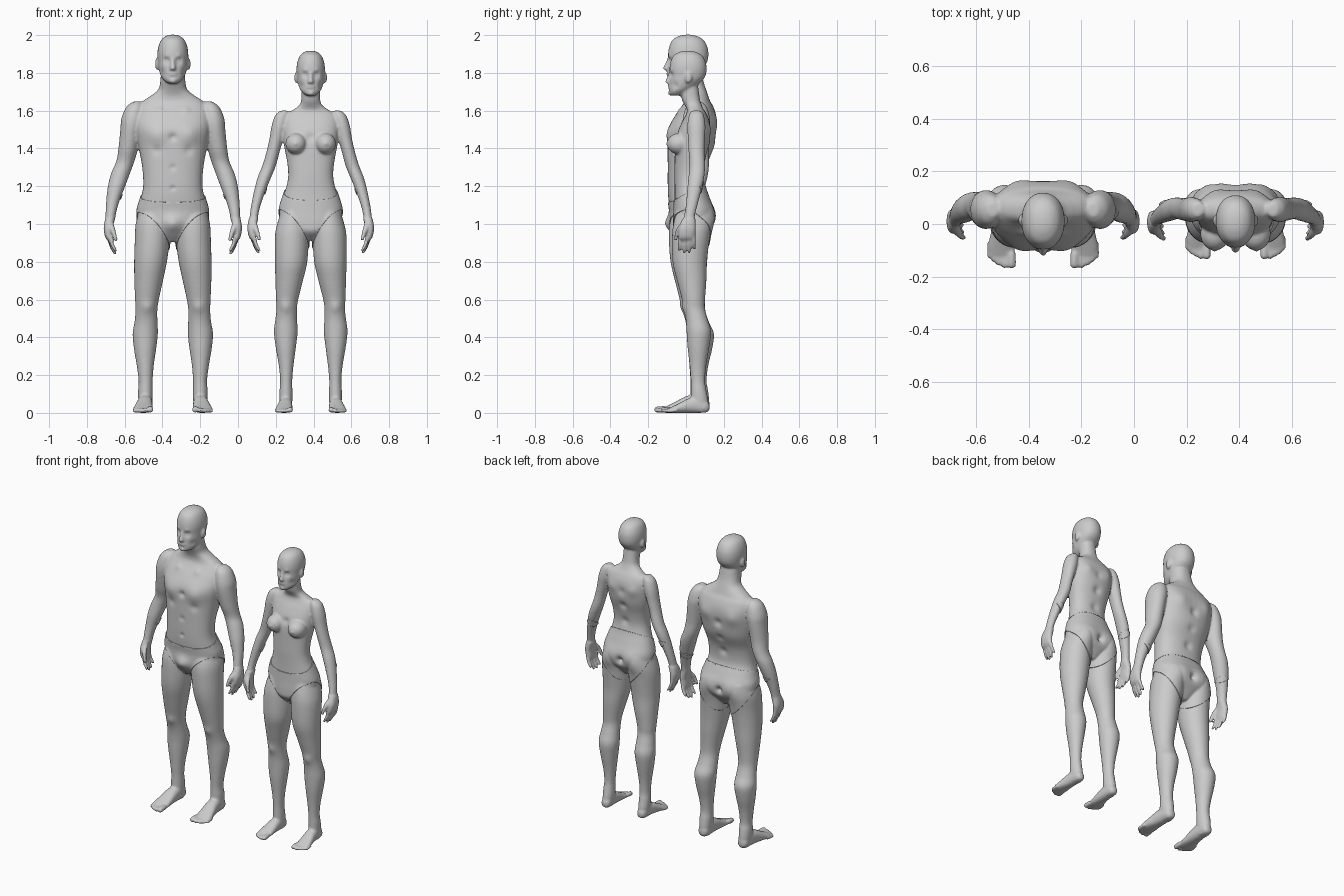
import bpy, bmesh, math
from mathutils import Matrix, Vector, kdtree


def spline(rows, steps=4):
    # Catmull-Rom interpolation through the section rows
    out = []
    for i in range(len(rows) - 1):
        p0, p1, p2, p3 = rows[max(i - 1, 0)], rows[i], rows[i + 1], rows[min(i + 2, len(rows) - 1)]
        for k in range(steps):
            t = k / steps
            out.append([0.5 * (2 * b + (c - a) * t + (2 * a - 5 * b + 4 * c - d) * t * t
                        + (3 * b - a - 3 * c + d) * t ** 3) for a, b, c, d in zip(p0, p1, p2, p3)])
    return out + [list(rows[-1])]


def loft(bm, rows, side=1, axis='z', power=2.0, n=28):
    # rows: (position on axis, centre a, centre b, radius a, radius b)
    rings = []
    for h, a, b, ra, rb in spline(rows):
        ring = []
        for i in range(n):
            c, s = math.cos(2 * math.pi * i / n), math.sin(2 * math.pi * i / n)
            u = a + max(ra, .001) * math.copysign(abs(c) ** (2 / power), c)
            v = b + max(rb, .001) * math.copysign(abs(s) ** (2 / power), s)
            ring.append(bm.verts.new((side * u, v, h) if axis == 'z' else (side * u, h, v)))
        rings.append(ring)
    for r, q in zip(rings, rings[1:]):
        for i in range(n):
            bm.faces.new((r[i], r[(i + 1) % n], q[(i + 1) % n], q[i]))
    bm.faces.new(rings[0])
    bm.faces.new(rings[-1])


def ball(bm, c, r):
    bmesh.ops.create_uvsphere(bm, u_segments=20, v_segments=14, radius=1,
                              matrix=Matrix.Translation(c) @ Matrix.Diagonal((*r, 1)))


def head(bm, top, s):
    rows = [(0, .01, .012, .015), (-.006, .01, .035, .045), (-.025, .01, .06, .08), (-.06, .012, .076, .1),
            (-.10, .012, .082, .107), (-.14, .01, .08, .104), (-.17, 0, .077, .096), (-.20, -.017, .07, .08),
            (-.225, -.035, .06, .062), (-.245, -.05, .043, .047), (-.258, -.055, .025, .03)]
    loft(bm, [(top + z * s, 0, y * s, rx * s, ry * s) for z, y, rx, ry in rows], power=2.15)
    nose = [(-.115, -.088, .008, .008), (-.14, -.093, .009, .012), (-.165, -.101, .012, .016),
            (-.18, -.102, .017, .019), (-.189, -.096, .012, .012)]
    loft(bm, [(top + z * s, 0, y * s, rx * s, ry * s) for z, y, rx, ry in nose])
    for z in (-.203, -.212):  # lips
        ball(bm, (0, -.092 * s, top + z * s), (.024 * s, .012 * s, .006 * s))
    ball(bm, (0, -.088 * s, top - .243 * s), (.02 * s, .016 * s, .015 * s))  # chin
    for d in (-1, 1):  # ears
        ball(bm, (d * .084 * s, .014 * s, top - .155 * s), (.01 * s, .021 * s, .032 * s))


def hand(bm, d, x, y, z, s):
    palm = [(0, 0, 0, .026, .034), (-.03, .007, -.006, .025, .042), (-.06, .011, -.01, .023, .046),
            (-.10, .006, -.012, .02, .045), (-.118, .001, -.012, .012, .038)]
    loft(bm, [(z + h * s, x + a * s, y + b * s, p * s, q * s) for h, a, b, p, q in palm], d, power=2.3)
    for i, length in enumerate((.07, .084, .08, .06)):  # fingers, index to little
        b, g = -.046 + .0235 * i, -.052 + .027 * i
        k = .15 * b
        loft(bm, [(z + h * s, x + (a + k) * s, y + w * s, r * s, r * s) for h, a, w, r in (
            (-.095, .005, b, .011), (-.105 - length * .45, -.004, (b + g) / 2, .011),
            (-.105 - length * .9, -.02, g, .0095), (-.108 - length, -.024, g, .005))], d, n=12)
    loft(bm, [(z + h * s, x + a * s, y + b * s, r * s, r * s) for h, a, b, r in (  # thumb
        (-.015, 0, -.02, .015), (-.05, -.01, -.05, .016), (-.085, -.022, -.066, .012),
        (-.115, -.03, -.072, .010), (-.12, -.031, -.072, .005))], d, n=14)


def foot(bm, d, x, s):
    rows = [(.125, 0, .035, .016, .018), (.105, 0, .038, .033, .036), (.05, .001, .048, .038, .048),
            (0, .004, .044, .042, .044), (-.05, .009, .031, .048, .031), (-.09, .012, .021, .052, .021),
            (-.122, .013, .014, .044, .013)]
    loft(bm, [(.12 + (y - .12) * s, x + a * s, z * s, p * s, q * s) for y, a, z, p, q in rows], d, 'y', 2.3)
    for a, tip, r in ((-.026, -.168, .017), (.001, -.168, .0125), (.022, -.158, .012),
                      (.041, -.146, .0115), (.057, -.13, .011)):  # toes
        loft(bm, [(.12 + (y - .12) * s, x + a * s, z * s, p * s, p * s) for y, z, p in (
            (tip + .06, r + .004, r * .9), (tip + .02, r + .001, r), (tip + .005, r, r * .85), (tip, r, r * .4))],
            d, 'y', n=12)


def sculpt(me, dabs):
    # soft mirrored pushes: (x, y, z, radius, push x, y, z)
    tree = kdtree.KDTree(len(me.vertices))
    for v in me.vertices:
        tree.insert(v.co, v.index)
    tree.balance()
    for x, y, z, r, *p in dabs:
        for d in ((1, -1) if x else (1,)):
            push = Vector((d * p[0], p[1], p[2]))
            for _, i, dist in tree.find_range((d * x, y, z), 2.4 * r):
                me.vertices[i].co += push * math.exp(-(dist / r) ** 2)
    for v in me.vertices:
        v.co.z = max(v.co.z, 0)


def make_object(name, bm, x):
    me = bpy.data.meshes.new(name)
    bm.to_mesh(me)
    bm.free()
    ob = bpy.data.objects.new(name, me)
    ob.location.x = x
    bpy.context.collection.objects.link(ob)
    bpy.ops.object.select_all(action='DESELECT')
    bpy.context.view_layer.objects.active = ob
    ob.select_set(True)
    return ob


def briefs(name, body, x, waist, tilt, low, slope):
    bm = bmesh.new()
    bm.from_mesh(body.data)
    cuts = [((0, 0, waist), (0, -tilt, 1))] + [((0, 0, low), (d * slope, -.6, -1)) for d in (1, -1)]
    for co, no in cuts:
        bmesh.ops.bisect_plane(bm, geom=bm.verts[:] + bm.edges[:] + bm.faces[:], plane_co=co,
                               plane_no=Vector(no).normalized(), clear_outer=True)
    bm.normal_update()
    for v, n in [(v, v.normal.copy()) for v in bm.verts]:
        v.co += n * .005
    ob = make_object(name, bm, x)
    ob.modifiers.new('cloth', 'SOLIDIFY').thickness = .007
    bpy.ops.object.shade_smooth_by_angle(angle=math.radians(50))


def figure(name, x, top, hs, torso, arm, leg, wrist, foot_s, dabs, lumps, cut):
    bm = bmesh.new()
    loft(bm, [(z, 0, y, a, b) for z, y, a, b in torso], power=2.3, n=40)
    head(bm, top, hs)
    for d in (-1, 1):
        loft(bm, arm, d)
        loft(bm, leg, d)
        hand(bm, d, *wrist)
        foot(bm, d, leg[-1][1], foot_s)
        for c, r in lumps:
            ball(bm, (d * c[0], c[1], c[2]), r)
    bmesh.ops.recalc_face_normals(bm, faces=bm.faces[:])
    ob = make_object(name + '_body', bm, x)
    rm = ob.modifiers.new('fuse', 'REMESH')
    rm.mode, rm.voxel_size = 'VOXEL', .007
    sm = ob.modifiers.new('soften', 'SMOOTH')
    sm.factor, sm.iterations = .5, 4
    for m in ('fuse', 'soften'):
        bpy.ops.object.modifier_apply(modifier=m)
    face = [(.033, -.088, -.137, .017, 0, .013, 0), (.034, -.09, -.115, .014, 0, -.005, 0),
            (.033, -.085, -.139, .008, 0, -.006, 0), (.052, -.06, -.2, .02, -.004, .006, 0)]
    sculpt(ob.data, dabs + [(a * hs, b * hs, top + c * hs, r * hs, *p) for a, b, c, r, *p in face])
    bpy.ops.object.shade_smooth()
    briefs(name + '_briefs', ob, x, *cut)


# shared surface relief: navel, spine, seat, cleft, knees
relief = [(0, -.09, 1.19, .012, 0, .01, 0), (0, .15, 1.48, .025, 0, -.014, 0), (0, .12, 1.38, .025, 0, -.012, 0),
          (0, .1, 1.27, .025, 0, -.01, 0), (.08, .14, 1.04, .055, 0, .012, 0), (0, .14, 1.03, .02, 0, -.025, 0),
          (.135, -.015, .56, .03, 0, -.008, 0), (.07, -.03, 1.6, .02, 0, -.005, .003)]

# man
figure('man', -.345, 2.002, 1.0,
       [(.91, .02, .04, .05), (.95, .02, .1, .085), (1.0, .028, .175, .112), (1.07, .03, .188, .115),
        (1.13, .015, .172, .108), (1.2, 0, .157, .097), (1.3, .005, .162, .102), (1.4, .025, .18, .122),
        (1.5, .033, .198, .128), (1.57, .05, .2, .11), (1.62, .06, .188, .085), (1.65, .06, .16, .068),
        (1.68, .055, .115, .062), (1.71, .045, .078, .062), (1.75, .03, .067, .064), (1.81, .02, .062, .062)],
       [(1.648, .19, .055, .02, .025), (1.62, .2, .055, .046, .055), (1.56, .212, .055, .06, .072),
        (1.5, .222, .055, .056, .072), (1.4, .236, .06, .052, .06), (1.33, .252, .07, .048, .052),
        (1.27, .276, .066, .05, .052), (1.2, .298, .053, .046, .048), (1.12, .318, .038, .035, .038),
        (1.06, .328, .026, .028, .034), (1.02, .332, .02, .026, .034)],
       [(1.08, .1, .035, .075, .095), (1.0, .105, .025, .092, .112), (.9, .11, .016, .092, .106),
        (.8, .118, .015, .087, .097), (.7, .128, .024, .076, .083), (.6, .137, .034, .063, .067),
        (.54, .14, .043, .058, .06), (.48, .142, .06, .061, .062), (.42, .146, .077, .067, .071),
        (.34, .147, .075, .059, .064), (.25, .146, .068, .045, .05), (.17, .144, .066, .037, .043),
        (.12, .145, .07, .039, .047), (.07, .145, .073, .038, .05), (.03, .145, .075, .033, .048),
        (.005, .145, .075, .026, .04)],
       (.332, .02, 1.03, 1.0), 1.0,
       relief + [(.09, -.09, 1.47, .05, 0, -.012, 0), (.085, -.095, 1.39, .025, 0, .008, 0),
                 (0, -.1, 1.46, .02, 0, .012, 0), (.1, .15, 1.53, .05, 0, .012, 0),
                 (0, -.09, 1.0, .04, 0, -.022, 0), (0, -.1, 1.3, .016, 0, .006, 0)],
       [], (1.142, .3, .86, 1.08))

# woman
figure('woman', .385, 1.917, .92,
       [(.92, .03, .04, .045), (.96, .025, .09, .085), (1.0, .035, .155, .1), (1.07, .04, .166, .102),
        (1.14, .03, .148, .09), (1.2, .02, .128, .08), (1.26, .015, .119, .076), (1.33, .02, .125, .08),
        (1.41, .032, .14, .09), (1.48, .042, .147, .088), (1.54, .052, .147, .073), (1.58, .055, .132, .055),
        (1.605, .05, .092, .045), (1.63, .038, .06, .045), (1.66, .026, .05, .048), (1.73, .014, .048, .05)],
       [(1.6, .14, .055, .02, .025), (1.575, .152, .055, .036, .04), (1.52, .166, .055, .041, .048),
        (1.45, .182, .055, .037, .045), (1.38, .2, .056, .035, .042), (1.31, .22, .06, .036, .041),
        (1.25, .244, .055, .036, .042), (1.18, .268, .044, .031, .038), (1.1, .29, .03, .025, .031),
        (1.06, .298, .022, .023, .029), (1.03, .302, .016, .022, .029)],
       [(1.07, .085, .04, .07, .09), (1.0, .095, .035, .083, .102), (.93, .1, .026, .09, .1),
        (.8, .104, .02, .086, .091), (.7, .114, .03, .073, .078), (.6, .125, .04, .059, .061),
        (.55, .127, .045, .054, .056), (.49, .13, .058, .058, .059), (.43, .132, .068, .063, .065),
        (.35, .132, .066, .054, .058), (.25, .13, .063, .039, .044), (.17, .13, .063, .032, .038),
        (.12, .131, .067, .034, .041), (.07, .131, .072, .034, .045), (.03, .131, .076, .03, .042),
        (.005, .131, .076, .024, .036)],
       (.302, .016, 1.03, .98), .88,
       relief + [(0, -.05, 1.46, .02, 0, .008, 0), (.08, -.1, 1.425, .008, 0, -.005, 0),
                 (.08, .13, 1.5, .035, 0, .008, 0)],
       [((.078, -.037, 1.425), (.056, .064, .056))], (1.158, .55, .88, 1.25))
